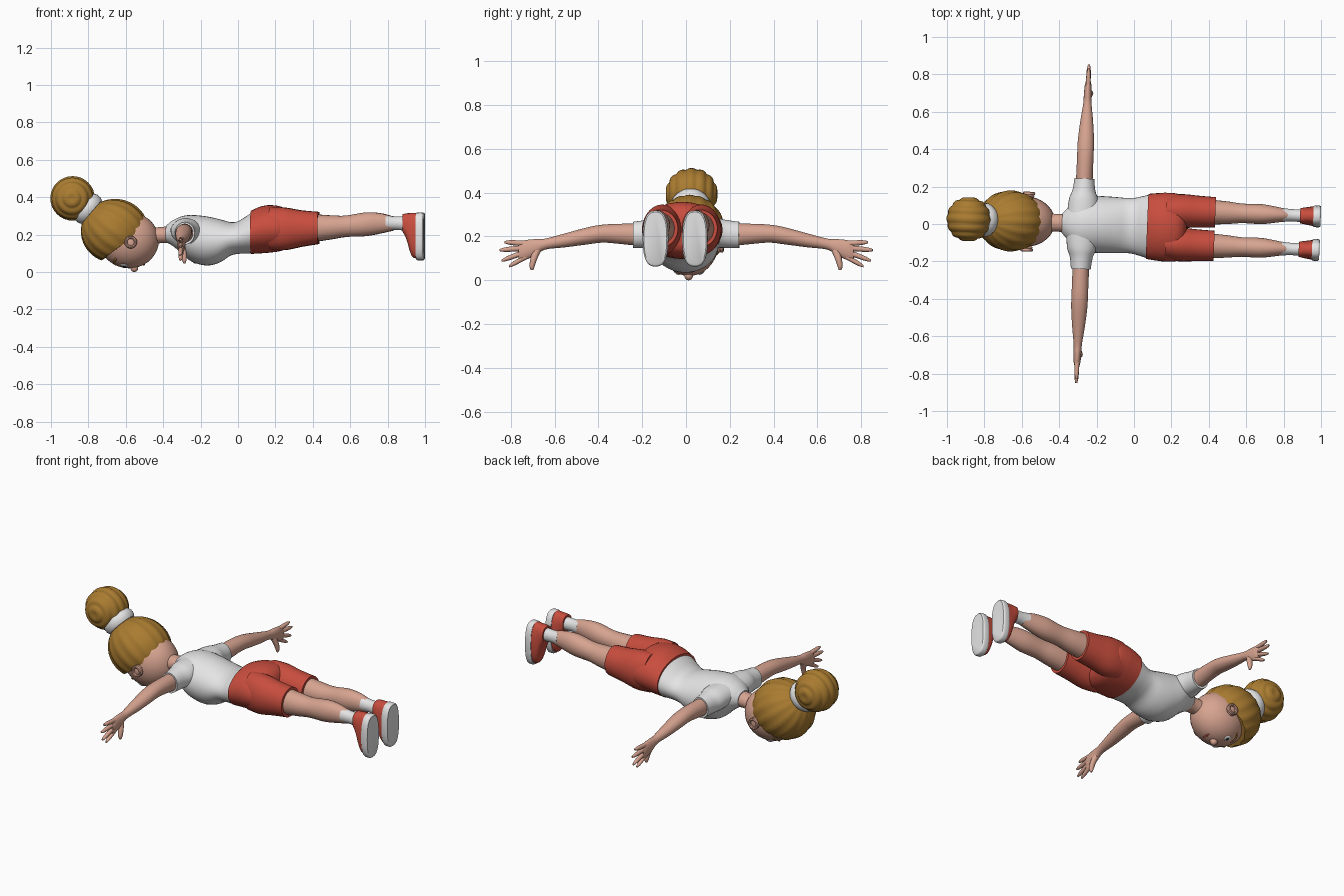
import bpy, bmesh, math
from mathutils import Matrix, Vector

if "Cube" in bpy.data.objects:
    bpy.data.objects.remove(bpy.data.objects["Cube"])


def material(name, rgb):
    m = bpy.data.materials.new(name)
    m.diffuse_color = (*rgb, 1)
    m.use_nodes = True
    m.node_tree.nodes["Principled BSDF"].inputs["Base Color"].default_value = m.diffuse_color
    return m


SKIN = material("skin", (0.68, 0.37, 0.28))
HAIR = material("golden_hair", (0.40, 0.20, 0.03))
WHITE = material("white_cloth", (0.78, 0.78, 0.78))
RED = material("red_cloth", (0.58, 0.075, 0.048))
DARK = material("dark_eye", (0.03, 0.02, 0.02))
LIPS = material("lips", (0.42, 0.07, 0.06))

# The whole figure is turned slightly about the vertical
TURN = Matrix.Translation((0, -0.01, 0)) @ Matrix.Rotation(-0.04, 4, 'Z')


def finish(name, bm, mat, angle=40):
    bmesh.ops.recalc_face_normals(bm, faces=bm.faces)
    me = bpy.data.meshes.new(name)
    bm.to_mesh(me)
    bm.free()
    me.transform(TURN)
    me.materials.append(mat)
    ob = bpy.data.objects.new(name, me)
    bpy.context.collection.objects.link(ob)
    bpy.ops.object.select_all(action='DESELECT')
    ob.select_set(True)
    bpy.context.view_layer.objects.active = ob
    bpy.ops.object.shade_smooth_by_angle(angle=math.radians(angle))
    return ob


def smooth_path(pts, n):
    """Catmull-Rom interpolation of any tuples."""
    out = []
    for i in range(len(pts) - 1):
        p = [Vector(pts[max(0, min(len(pts) - 1, i + k))]) for k in (-1, 0, 1, 2)]
        for j in range(n):
            t = j / n
            out.append(p[1] + 0.5 * t * ((p[2] - p[0]) + t * (
                2 * p[0] - 5 * p[1] + 4 * p[2] - p[3]
                + t * (3 * (p[1] - p[2]) + p[3] - p[0]))))
    out.append(Vector(pts[-1]))
    return out


def loft(name, axis, pts, mat, sides=28, power=2.0, steps=4):
    """Oval sections (position on axis, two centres, two radii)."""
    bm = bmesh.new()
    others = [a for a in range(3) if a != axis]
    rings = []
    for t, c1, c2, r1, r2 in smooth_path(pts, steps):
        ring = []
        for i in range(sides):
            a = 2 * math.pi * i / sides
            c, s = math.cos(a), math.sin(a)
            co = Vector()
            co[axis] = t
            co[others[0]] = c1 + r1 * math.copysign(abs(c) ** (2 / power), c)
            co[others[1]] = c2 + r2 * math.copysign(abs(s) ** (2 / power), s)
            ring.append(bm.verts.new(co))
        rings.append(ring)
    for a, b in zip(rings, rings[1:]):
        for i in range(sides):
            j = (i + 1) % sides
            bm.faces.new((a[i], a[j], b[j], b[i]))
    bm.faces.new(rings[0])
    bm.faces.new(rings[-1])
    return finish(name, bm, mat)


def ball(name, loc, size, mat, normal=None, seg=24):
    bm = bmesh.new()
    bmesh.ops.create_uvsphere(bm, u_segments=seg, v_segments=seg // 2, radius=1)
    rot = Matrix()
    if normal:
        # tilt the downward pole to the given direction
        rot = Vector((0, 0, -1)).rotation_difference(normal).to_matrix().to_4x4()
    bm.transform(Matrix.Translation(loc) @ rot @ Matrix.Diagonal((*size, 1)))
    return finish(name, bm, mat)


def lathe(name, loc, direction, profile, mat, sides=32, closed=False):
    """Spin (radius, height) points about a direction."""
    rot = Vector(direction).to_track_quat('Z', 'Y').to_matrix().to_4x4()
    bm = bmesh.new()
    rings = [[bm.verts.new((r * math.cos(2 * math.pi * i / sides),
                            r * math.sin(2 * math.pi * i / sides), h))
              for i in range(sides)] for r, h in profile]
    pairs = list(zip(rings, rings[1:])) + ([(rings[-1], rings[0])] if closed else [])
    for a, b in pairs:
        for i in range(sides):
            j = (i + 1) % sides
            bm.faces.new((a[i], a[j], b[j], b[i]))
    if not closed:
        bm.faces.new(rings[0])
        bm.faces.new(rings[-1])
    bm.transform(Matrix.Translation(loc) @ rot)
    return finish(name, bm, mat)


# Head and neck
HC, HR = Vector((-0.583, 0, 0.17)), Vector((0.16, 0.135, 0.15))
ball("head", HC, HR, SKIN, seg=36)
loft("neck", 0, [(-0.48, 0, 0.185, 0.055, 0.05), (-0.42, 0, 0.197, 0.047, 0.043),
                 (-0.34, 0, 0.2, 0.052, 0.048)], SKIN)

# Hair cap: fluted dome around the bun direction, cut along the hairline
bm = bmesh.new()
bmesh.ops.create_uvsphere(bm, u_segments=64, v_segments=28, radius=1)
for v in bm.verts:
    phi = math.atan2(v.co.y, v.co.x)
    flute = 0.97 + 0.04 * abs(math.cos(8 * phi))
    v.co.x *= flute
    v.co.y *= flute
bun_dir = Vector((-0.76, 0, 0.65))
bm.transform(Matrix.Translation((-0.66, 0, 0.22)) @ Matrix.Diagonal((0.18, 0.162, 0.17, 1))
             @ bun_dir.to_track_quat('Z', 'Y').to_matrix().to_4x4())
cut = bmesh.ops.bisect_plane(bm, geom=bm.verts[:] + bm.edges[:] + bm.faces[:],
                             plane_co=(-0.6, 0, 0.155), plane_no=(-0.578, 0, 0.816),
                             clear_inner=True)
bmesh.ops.holes_fill(bm, edges=[e for e in bm.edges if e.is_boundary])
finish("hair_cap", bm, HAIR)

# Hair tie and ridged bun
band = [(0.06, -0.028), (0.082, -0.028), (0.09, -0.012), (0.09, 0.012),
        (0.082, 0.028), (0.06, 0.028)]
lathe("hair_tie", (-0.803, 0, 0.338), bun_dir, band, WHITE, closed=True)
bun = []
for i in range(49):
    a = math.pi * (0.02 + 0.96 * i / 48)
    r = 0.112 + 0.007 * abs(math.sin(3.5 * a * 2))
    bun.append((r * math.sin(a) ** 0.9, -r * math.cos(a)))
lathe("hair_bun", (-0.885, 0, 0.394), (0, 1, 0), bun, HAIR)


# Face, laid onto the underside of the head
def on_face(name, x, y, size, mat, lift=0.0):
    dx, dy = (x - HC.x) / HR.x, (y - HC.y) / HR.y
    dz = -math.sqrt(max(0, 1 - dx * dx - dy * dy))
    n = Vector((dx / HR.x, dy / HR.y, dz / HR.z)).normalized()
    p = HC + Vector((dx * HR.x, dy * HR.y, dz * HR.z)) + n * lift
    ball(name, p, size, mat, n, 16)


ball("nose", (-0.555, 0, 0.022), (0.021, 0.02, 0.022), SKIN)
on_face("mouth", -0.503, 0, (0.006, 0.03, 0.004), LIPS)
for s, side in ((1, "left"), (-1, "right")):
    on_face(side + "_eye", -0.607, s * 0.055, (0.021, 0.018, 0.005), WHITE)
    on_face(side + "_pupil", -0.605, s * 0.053, (0.011, 0.010, 0.004), DARK, 0.003)
    for k in range(5):  # arched brow
        on_face(side + "_brow", -0.652 - 0.009 * math.sin(math.pi * k / 4),
                s * (0.032 + 0.012 * k), (0.006, 0.009, 0.005), HAIR)
    ball(side + "_ear", (-0.568, s * 0.138, 0.16), (0.03, 0.014, 0.034), SKIN)
    rim = [(0.026 + 0.008 * math.cos(k * math.pi / 4), 0.009 * math.sin(k * math.pi / 4))
           for k in range(8)]
    lathe(side + "_ear_rim", (-0.568, s * 0.151, 0.16), (0, 1, 0), rim, SKIN, 20, True)

# Shirt body: (x, half width, low z, high z)
shirt = [(-0.385, 0.052, 0.16, 0.248), (-0.35, 0.09, 0.14, 0.276), (-0.30, 0.135, 0.10, 0.298),
         (-0.25, 0.152, 0.057, 0.305), (-0.17, 0.152, 0.035, 0.298), (-0.10, 0.150, 0.05, 0.283),
         (-0.04, 0.147, 0.088, 0.267), (0.0, 0.150, 0.097, 0.272), (0.04, 0.160, 0.099, 0.296),
         (0.08, 0.171, 0.1, 0.322)]


def spans(rows, y=0):
    return [(x, y, (a + b) / 2, w, (b - a) / 2) for x, w, a, b in rows]


loft("shirt", 0, spans(shirt), WHITE, 36)

# Shorts
loft("shorts_hips", 0, spans([(0.07, 0.174, 0.097, 0.328), (0.12, 0.18, 0.1, 0.35),
                              (0.17, 0.184, 0.104, 0.358), (0.23, 0.18, 0.113, 0.35),
                              (0.265, 0.155, 0.135, 0.325), (0.28, 0.12, 0.16, 0.29)]), RED, 36)

for s, side in ((1, "left"), (-1, "right")):
    # Leg, sock and shoe
    y = s * 0.09
    loft(side + "_shorts_leg", 0, spans([(0.17, 0.08, 0.12, 0.345), (0.25, 0.09, 0.117, 0.345),
                                         (0.34, 0.085, 0.135, 0.33), (0.432, 0.081, 0.15, 0.322)], y), RED)
    loft(side + "_leg", 0, spans([(0.40, 0.067, 0.16, 0.31), (0.5, 0.06, 0.175, 0.303),
                                  (0.58, 0.052, 0.188, 0.302), (0.68, 0.053, 0.192, 0.318),
                                  (0.76, 0.042, 0.206, 0.315), (0.83, 0.03, 0.222, 0.297)], y), SKIN)
    loft(side + "_sock", 0, spans([(0.795, 0.037, 0.22, 0.306), (0.84, 0.033, 0.226, 0.297),
                                   (0.91, 0.034, 0.22, 0.3)], y), WHITE)
    loft(side + "_shoe", 0, spans([(0.885, 0.04, 0.215, 0.31), (0.905, 0.044, 0.175, 0.314),
                                   (0.922, 0.047, 0.115, 0.315), (0.938, 0.05, 0.08, 0.316),
                                   (0.965, 0.053, 0.072, 0.316)], y), RED, power=2.4)
    loft(side + "_sole", 0, spans([(0.956, 0.054, 0.068, 0.316), (0.965, 0.058, 0.063, 0.318),
                                   (0.988, 0.058, 0.063, 0.318), (0.996, 0.052, 0.07, 0.312)], y),
         WHITE, power=2.6)

    # Sleeve and arm
    X = -0.275
    loft(side + "_sleeve", 1, [(s * 0.05, X, 0.225, 0.085, 0.065), (s * 0.13, X, 0.218, 0.078, 0.068),
                               (s * 0.18, X, 0.212, 0.061, 0.064), (s * 0.242, X, 0.207, 0.053, 0.06)], WHITE)
    loft(side + "_arm", 1, [(s * 0.2, X, 0.207, 0.045, 0.052), (s * 0.3, X, 0.212, 0.044, 0.046),
                            (s * 0.38, X, 0.213, 0.044, 0.041), (s * 0.45, X, 0.203, 0.043, 0.039),
                            (s * 0.55, X, 0.183, 0.034, 0.032), (s * 0.645, X, 0.165, 0.022, 0.025),
                            (s * 0.69, X, 0.15, 0.021, 0.038), (s * 0.74, X, 0.137, 0.018, 0.045),
                            (s * 0.765, X, 0.13, 0.012, 0.036)], SKIN)
    # Fingers fan out: (root y, root z, tip y, tip z)
    for y0, z0, y1, z1 in ((0.735, 0.168, 0.83, 0.174), (0.745, 0.147, 0.852, 0.138),
                           (0.745, 0.126, 0.843, 0.09), (0.73, 0.108, 0.81, 0.064)):
        loft(side + "_finger", 1, [(s * y0, X, z0, 0.013, 0.013),
                                   (s * (y0 * 0.3 + y1 * 0.7), X, z0 * 0.3 + z1 * 0.7, 0.011, 0.011),
                                   (s * y1, X, z1, 0.005, 0.005)], SKIN, 12)
    loft(side + "_thumb", 2, [(0.145, X, s * 0.68, 0.018, 0.022), (0.1, X + 0.012, s * 0.695, 0.016, 0.016),
                              (0.065, X + 0.016, s * 0.703, 0.012, 0.012),
                              (0.047, X + 0.016, s * 0.703, 0.005, 0.006)], SKIN, 12)
